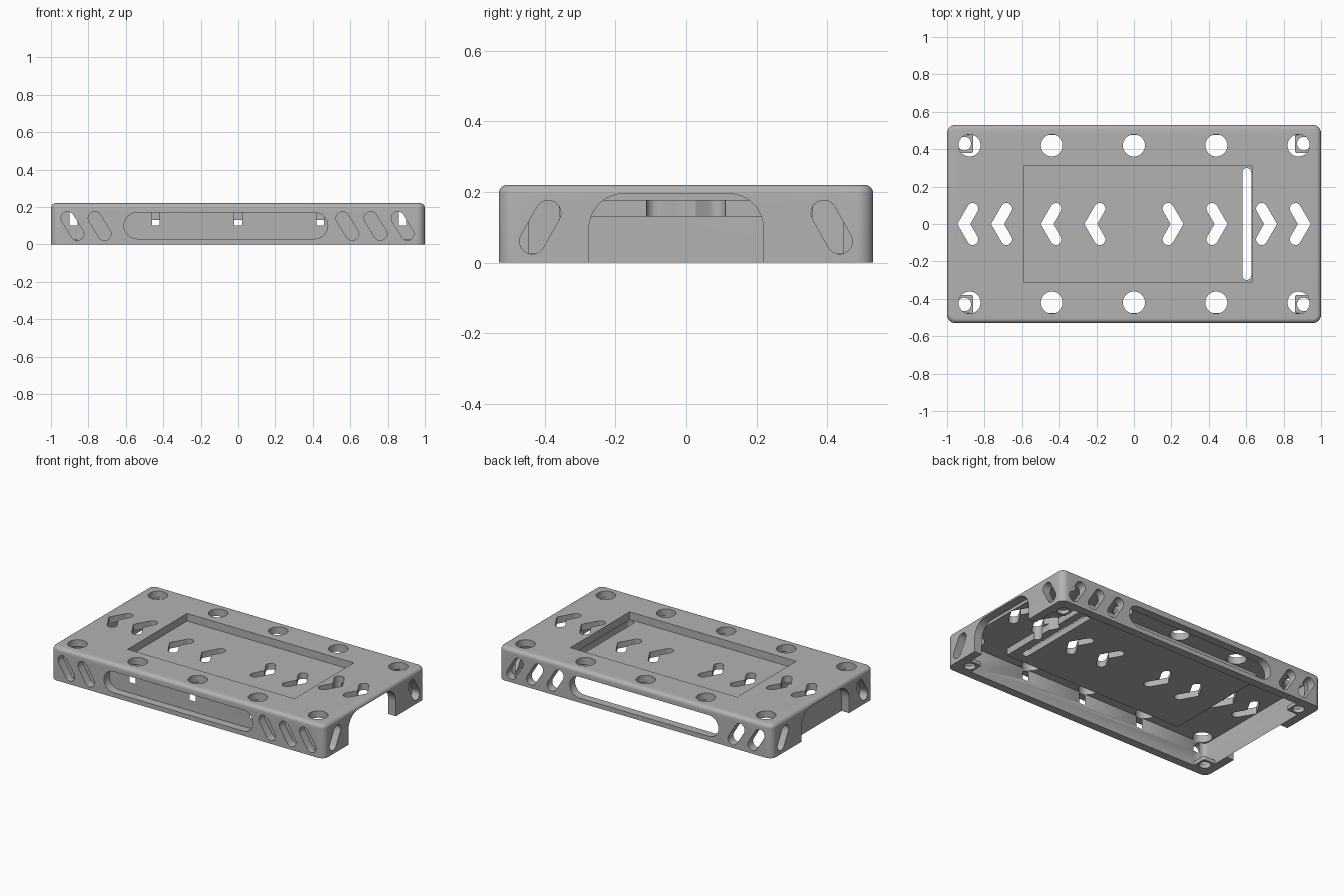
import bpy
import bmesh
from math import pi, cos, sin, atan2
from mathutils import Vector

default = bpy.data.objects.get("Cube")
if default:
    bpy.data.objects.remove(default, do_unlink=True)

grey = bpy.data.materials.new("plain_grey")
grey.use_nodes = True
colour = (0.45, 0.45, 0.45, 1)
grey.diffuse_color = colour
grey.node_tree.nodes["Principled BSDF"].inputs["Base Color"].default_value = colour


# Profile helpers, all returning lists of 2D points
def arc(cx, cy, r, start, end, steps):
    return [(cx + r * cos(start + (end - start) * i / steps),
             cy + r * sin(start + (end - start) * i / steps)) for i in range(steps + 1)]


def circle(cx, cy, r):
    return arc(cx, cy, r, 0, 2 * pi, 40)[:-1]


def rounded_rect(x0, x1, y0, y1, r, steps=8):
    corners = [(x1 - r, y1 - r), (x0 + r, y1 - r), (x0 + r, y0 + r), (x1 - r, y0 + r)]
    return [p for i, (x, y) in enumerate(corners)
            for p in arc(x, y, r, i * pi / 2, (i + 1) * pi / 2, steps)]


def rect(x0, x1, y0, y1):
    return [(x0, y0), (x1, y0), (x1, y1), (x0, y1)]


def stadium(a, b, r):
    t = atan2(b[1] - a[1], b[0] - a[0])
    return arc(*b, r, t - pi / 2, t + pi / 2, 12) + arc(*a, r, t + pi / 2, t + 3 * pi / 2, 12)


def chevron(tip, side, r=0.03):
    # Bent bar with round ends, pointing outwards along x
    slope = pi / 3
    apex = tip - r / sin(slope)
    inner = apex - r / sin(slope)
    ex, ey = apex - 0.095 * cos(slope), 0.095 * sin(slope)
    turn = pi / 2 - slope
    upper = arc(ex, ey, r, turn, turn + pi, 12)
    lower = [(x, -y) for x, y in reversed(upper)]
    pts = [(tip, 0)] + upper + [(inner, 0)] + lower
    return [(side * x, y) for x, y in pts]


# Extrude a profile along an axis into a closed solid
def prism(name, profile, axis, lo, hi):
    place = {"x": lambda u, v, w: (w, u, v),
             "y": lambda u, v, w: (u, w, v),
             "z": lambda u, v, w: (u, v, w)}[axis]
    bm = bmesh.new()
    face = bm.faces.new([bm.verts.new(place(u, v, lo)) for u, v in profile])
    grown = bmesh.ops.extrude_face_region(bm, geom=[face])
    moved = [g for g in grown["geom"] if isinstance(g, bmesh.types.BMVert)]
    bmesh.ops.translate(bm, vec=Vector(place(0, 0, hi - lo)), verts=moved)
    bmesh.ops.recalc_face_normals(bm, faces=bm.faces)
    mesh = bpy.data.meshes.new(name)
    bm.to_mesh(mesh)
    bm.free()
    obj = bpy.data.objects.new(name, mesh)
    obj.data.materials.append(grey)
    bpy.context.collection.objects.link(obj)
    return obj


def apply_modifier(obj, name):
    bpy.ops.object.select_all(action="DESELECT")
    obj.select_set(True)
    bpy.context.view_layer.objects.active = obj
    bpy.ops.object.modifier_apply(modifier=name)


def combine(target, tool, operation):
    mod = target.modifiers.new("combine", "BOOLEAN")
    mod.object, mod.operation, mod.solver = tool, operation, "EXACT"
    apply_modifier(target, mod.name)
    bpy.data.objects.remove(tool, do_unlink=True)


def cut(profile, axis, lo, hi):
    combine(cover, prism("cutter", profile, axis, lo, hi), "DIFFERENCE")


# Outer shell with rounded plan corners and a rounded top rim
cover = prism("cover", rounded_rect(-1, 1, -0.53, 0.53, 0.045), "z", 0, 0.22)
bm = bmesh.new()
bm.from_mesh(cover.data)
rim = [e for e in bm.edges if all(v.co.z > 0.21 for v in e.verts)]
bmesh.ops.bevel(bm, geom=rim, offset=0.025, segments=6, profile=0.5, affect="EDGES")
bm.to_mesh(cover.data)
bm.free()

# Hollow underside, hanging tray and its recess
cut(rounded_rect(-0.945, 0.945, -0.475, 0.475, 0.03), "z", -0.1, 0.175)
combine(cover, prism("tray", rect(-0.64, 0.68, -0.36, 0.36), "z", 0.13, 0.2), "UNION")
cut(rect(-0.59, 0.63, -0.31, 0.31), "z", 0.17, 0.3)
cut(stadium((0.603, -0.275), (0.603, 0.275), 0.024), "z", 0.1, 0.3)

# Arched openings through the end walls
arch = [(-0.275, -0.1), (0.22, -0.1)]
arch += arc(0.12, 0.095, 0.1, 0, pi / 2, 12) + arc(-0.175, 0.095, 0.1, pi / 2, pi, 12)
for lo, hi in ((-1.1, -0.945), (0.945, 1.1)):
    cut(arch, "x", lo, hi)
    # Slanted slots beside the arch
    for s in (-1, 1):
        cut(stadium((s * 0.435, 0.06), (s * 0.39, 0.14), 0.036), "x", lo, hi)

# Slots through the long walls
for lo, hi in ((-0.6, -0.475), (0.475, 0.6)):
    cut(stadium((-0.54, 0.1), (0.41, 0.1), 0.07), "y", lo, hi)
    for x in (-0.885, -0.74, 0.585, 0.735, 0.88):
        cut(stadium((x - 0.026, 0.14), (x + 0.026, 0.056), 0.035), "y", lo, hi)

# Round holes and arrow cut-outs in the top
for y in (-0.42, 0.42):
    for x in (-0.88, -0.44, 0, 0.44, 0.88):
        cut(circle(x, y, 0.059), "z", 0.1, 0.3)
for side in (-1, 1):
    for tip in (0.265, 0.5, 0.765, 0.945):
        cut(chevron(tip, side), "z", 0.1, 0.3)

# Drilled fixing pads in the bottom corners
for sx in (-1, 1):
    for sy in (-1, 1):
        xs = sorted((sx * 0.86, sx * 0.96))
        ys = sorted((sy * 0.38, sy * 0.49))
        pad = prism("pad", rounded_rect(*xs, *ys, 0.012, 4), "z", 0, 0.025)
        combine(cover, pad, "UNION")
        cut(circle(sx * 0.908, sy * 0.43, 0.036), "z", -0.1, 0.06)

bpy.ops.object.select_all(action="DESELECT")
cover.select_set(True)
bpy.context.view_layer.objects.active = cover
bpy.ops.object.shade_smooth_by_angle(angle=pi / 6)
